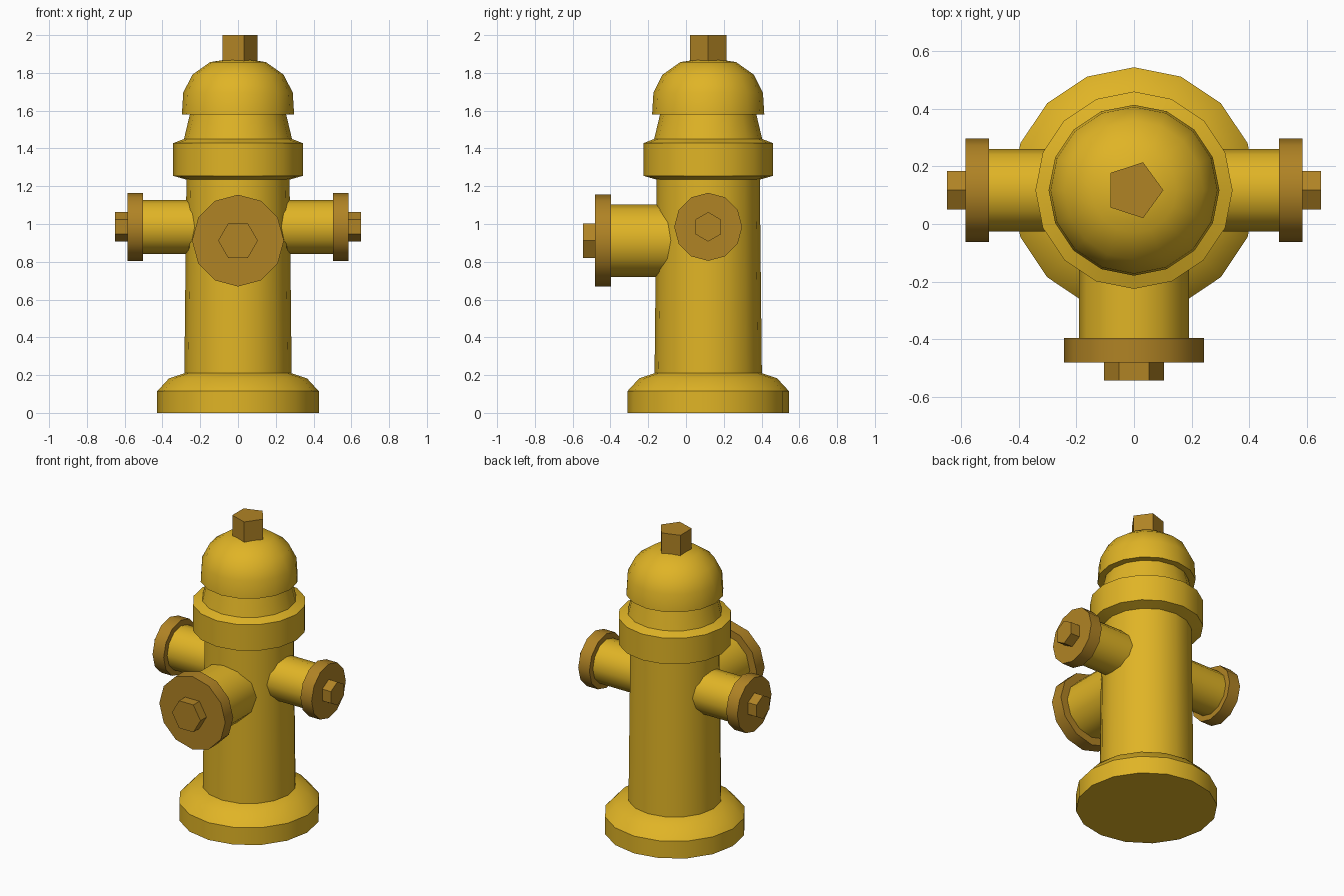
import bpy, bmesh, math
from mathutils import Vector, Matrix

if "Cube" in bpy.data.objects:
    bpy.data.objects.remove(bpy.data.objects["Cube"])

CY = 0.1175  # barrel axis in y
X, Y, Z = Vector((1, 0, 0)), Vector((0, 1, 0)), Vector((0, 0, 1))


def material(name, rgb):
    m = bpy.data.materials.new(name)
    m.diffuse_color = (*rgb, 1)
    m.use_nodes = True
    m.node_tree.nodes["Principled BSDF"].inputs["Base Color"].default_value = m.diffuse_color
    return m


gold = material("golden yellow paint", (0.745, 0.456, 0.019))
bronze = material("bronze caps", (0.434, 0.227, 0.018))


def lathe(name, profile, sides, mat, origin, u=X, v=Y):
    """Spin (radius, height) points about the axis u x v; first corner points along u."""
    w = u.cross(v)
    bm = bmesh.new()
    rings = []
    for r, h in profile:
        ring = []
        for i in range(sides):
            a = 2 * math.pi * i / sides
            ring.append(bm.verts.new(Vector(origin) + w * h + (u * math.cos(a) + v * math.sin(a)) * r))
        rings.append(ring)
    for lo, hi in zip(rings, rings[1:]):
        for i in range(sides):
            j = (i + 1) % sides
            bm.faces.new((lo[i], lo[j], hi[j], hi[i]))
    # Close open ends; collapse rings that sit on the axis
    if profile[0][0] > 0:
        bm.faces.new(rings[0][::-1])
    if profile[-1][0] > 0:
        bm.faces.new(rings[-1])
    bmesh.ops.remove_doubles(bm, verts=bm.verts, dist=1e-5)
    bmesh.ops.recalc_face_normals(bm, faces=bm.faces)
    me = bpy.data.meshes.new(name)
    bm.to_mesh(me)
    bm.free()
    me.materials.append(mat)
    ob = bpy.data.objects.new(name, me)
    bpy.context.collection.objects.link(ob)
    bpy.ops.object.select_all(action='DESELECT')
    ob.select_set(True)
    bpy.context.view_layer.objects.active = ob
    bpy.ops.object.shade_smooth_by_angle(angle=math.radians(35))
    return ob


def rod(name, r, h0, h1, sides, mat, origin, u=X, v=Y):
    return lathe(name, [(r, h0), (r, h1)], sides, mat, origin, u, v)


# Barrel: foot flange, shaft, collar, neck and domed bonnet
lathe("hydrant_body", [
    (0.4275, 0), (0.4275, 0.115), (0.365, 0.183), (0.284, 0.21),
    (0.273, 1.235), (0.343, 1.255), (0.343, 1.428), (0.286, 1.45),
    (0.255, 1.58), (0.297, 1.58), (0.29, 1.695), (0.242, 1.79),
    (0.148, 1.857), (0, 1.88)], 16, gold, (0, CY, 0))

# Five-sided operating nut on top
rod("top_nut", 0.102, 1.86, 2.0, 5, bronze, (0, CY, 0))

# Side outlets
for side, s in (("right", 1), ("left", -1)):
    o, u, v = (0, CY, 0.985), Z, Y * -s
    rod(side + "_outlet_pipe", 0.143, 0.2, 0.51, 12, gold, o, u, v)
    rod(side + "_outlet_cap", 0.18, 0.504, 0.586, 12, bronze, o, u, v)
    rod(side + "_outlet_nut", 0.078, 0.58, 0.65, 6, bronze, o, u, v)

# Large front outlet
o = (0, 0, 0.912)
rod("front_outlet_pipe", 0.192, 0.04, 0.405, 12, gold, o, X, Z)
rod("front_outlet_cap", 0.243, 0.397, 0.481, 12, bronze, o, X, Z)
rod("front_outlet_nut", 0.105, 0.475, 0.545, 6, bronze, o, X, Z)
